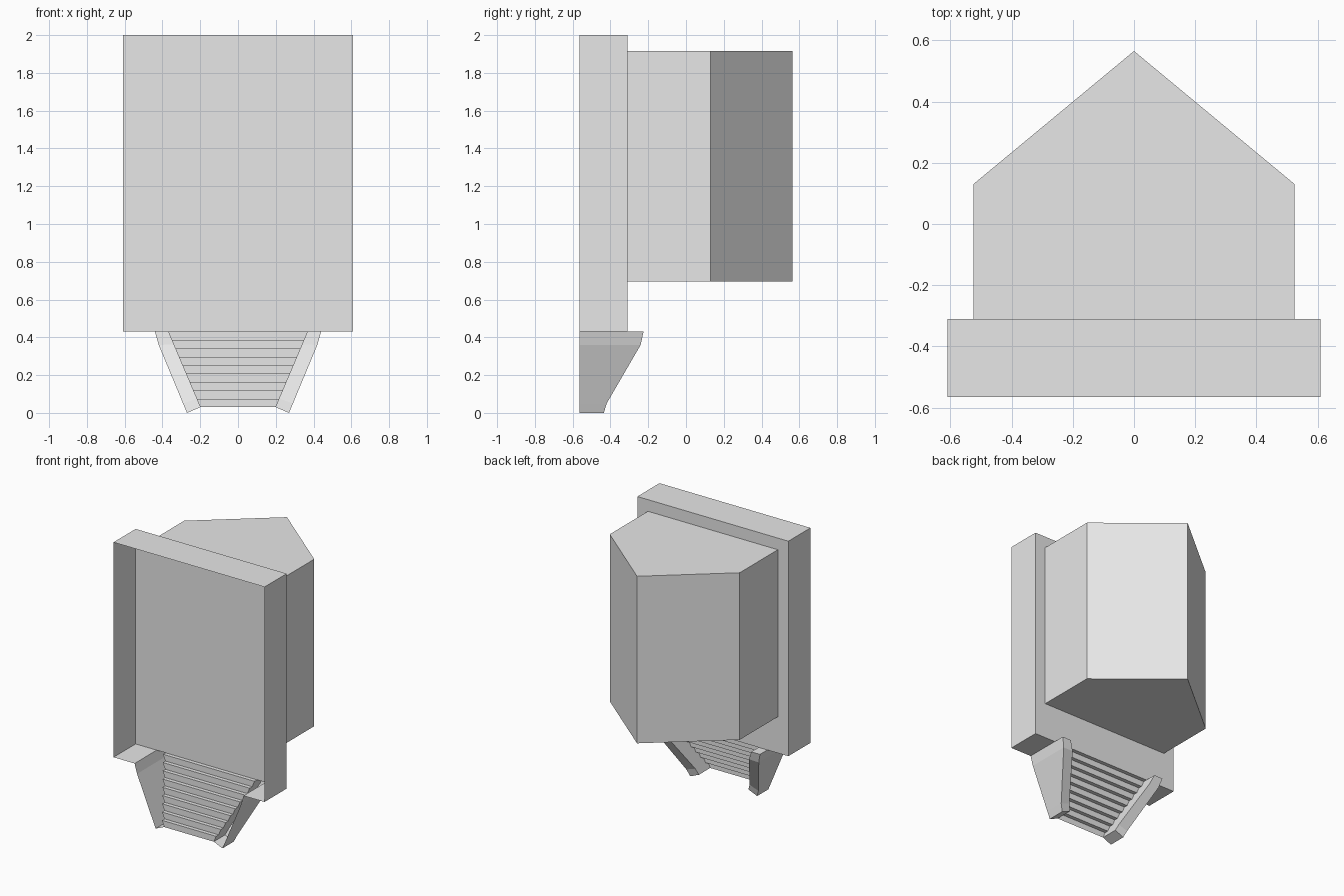
import bpy, bmesh

if "Cube" in bpy.data.objects:
    bpy.data.objects.remove(bpy.data.objects["Cube"])

grey = bpy.data.materials.new("light_grey")
grey.diffuse_color = (0.8, 0.8, 0.8, 1)
grey.use_nodes = True
grey.node_tree.nodes["Principled BSDF"].inputs["Base Color"].default_value = grey.diffuse_color

FRONT, BACK = -0.565, -0.31      # depth of the open frame
LOW, TOP = 0.43, 2.0             # frame bottom and top
STEPS, STEP_LOW = 9, 0.03


def build(name, faces):
    """Make a flat-faced object from a list of polygons."""
    bm = bmesh.new()
    for pts in faces:
        bm.faces.new([bm.verts.new(p) for p in pts])
    bmesh.ops.remove_doubles(bm, verts=bm.verts, dist=0.0005)
    bmesh.ops.recalc_face_normals(bm, faces=bm.faces)
    me = bpy.data.meshes.new(name)
    bm.to_mesh(me)
    bm.free()
    me.materials.append(grey)
    ob = bpy.data.objects.new(name, me)
    bpy.context.collection.objects.link(ob)
    return ob


def stair_x(z):
    """Half width of the stairs, widening with height."""
    return 0.20 + 0.17 * (z - STEP_LOW) / (LOW - STEP_LOW)


# Frame: thin box open at the front, floor notched for the stairs
W, N = 0.61, 0.44
frame = [
    [(-W, BACK, LOW), (W, BACK, LOW), (W, BACK, TOP), (-W, BACK, TOP)],
    [(-W, FRONT, TOP), (W, FRONT, TOP), (W, BACK, TOP), (-W, BACK, TOP)],
]
for s in (-1, 1):
    frame.append([(s * W, FRONT, LOW), (s * W, BACK, LOW), (s * W, BACK, TOP), (s * W, FRONT, TOP)])
    frame.append([(s * W, FRONT, LOW), (s * W, BACK, LOW), (s * N, BACK, LOW), (s * N, FRONT, LOW)])
build("open_frame", frame)

# Rear room: pentagonal prism behind the frame
plan = [(-0.525, BACK), (0.525, BACK), (0.525, 0.13), (0, 0.565), (-0.525, 0.13)]
z0, z1 = 0.695, 1.915
room = [[(x, y, z) for x, y in plan] for z in (z0, z1)]
for i, (a, b) in enumerate(zip(plan, plan[1:] + plan[:1])):
    if i:                        # the side against the frame stays open
        room.append([(*a, z0), (*b, z0), (*b, z1), (*a, z1)])
build("rear_room", room)

# Stairs: zigzag sheet rising towards the back
zig = [(FRONT, STEP_LOW)]
for i in range(STEPS):
    z = STEP_LOW + (LOW - STEP_LOW) * (i + 1) / STEPS
    zig += [(zig[-1][0], z), (FRONT + (BACK - FRONT) * (i + 1) / STEPS, z)]
build("stairs", [
    [(-stair_x(a[1]), *a), (stair_x(a[1]), *a), (stair_x(b[1]), *b), (-stair_x(b[1]), *b)]
    for a, b in zip(zig, zig[1:])])

# Stair sides: channels open at the front (outer x, back y, outer z, inner z)
stations = [(0.27, -0.435, 0.0, STEP_LOW), (0.291, -0.42, 0.05, 0.075),
            (0.42, -0.24, 0.36, 0.362), (0.44, -0.225, LOW, LOW)]
for s, name in ((-1, "left_stair_side"), (1, "right_stair_side")):
    outer = [(s * x, y, z) for x, y, z, _ in stations]
    inner = [(s * stair_x(zi), y, zi) for _, y, _, zi in stations]
    faces = []
    for i in range(3):
        a, b = outer[i], outer[i + 1]
        faces.append([(a[0], FRONT, a[2]), a, b, (b[0], FRONT, b[2])])
        faces.append([a, inner[i], inner[i + 1], b])
    # inner wall under the steps
    faces.append([(s * stair_x(z), y, z) for y, z in zig] + inner[::-1])
    # bottom and top caps
    a, b = outer[0], inner[0]
    faces.append([(a[0], FRONT, a[2]), a, b, (b[0], FRONT, b[2])])
    a, b = outer[-1], inner[-1]
    faces.append([(a[0], BACK, LOW), a, b, (b[0], BACK, LOW)])
    build(name, faces)
